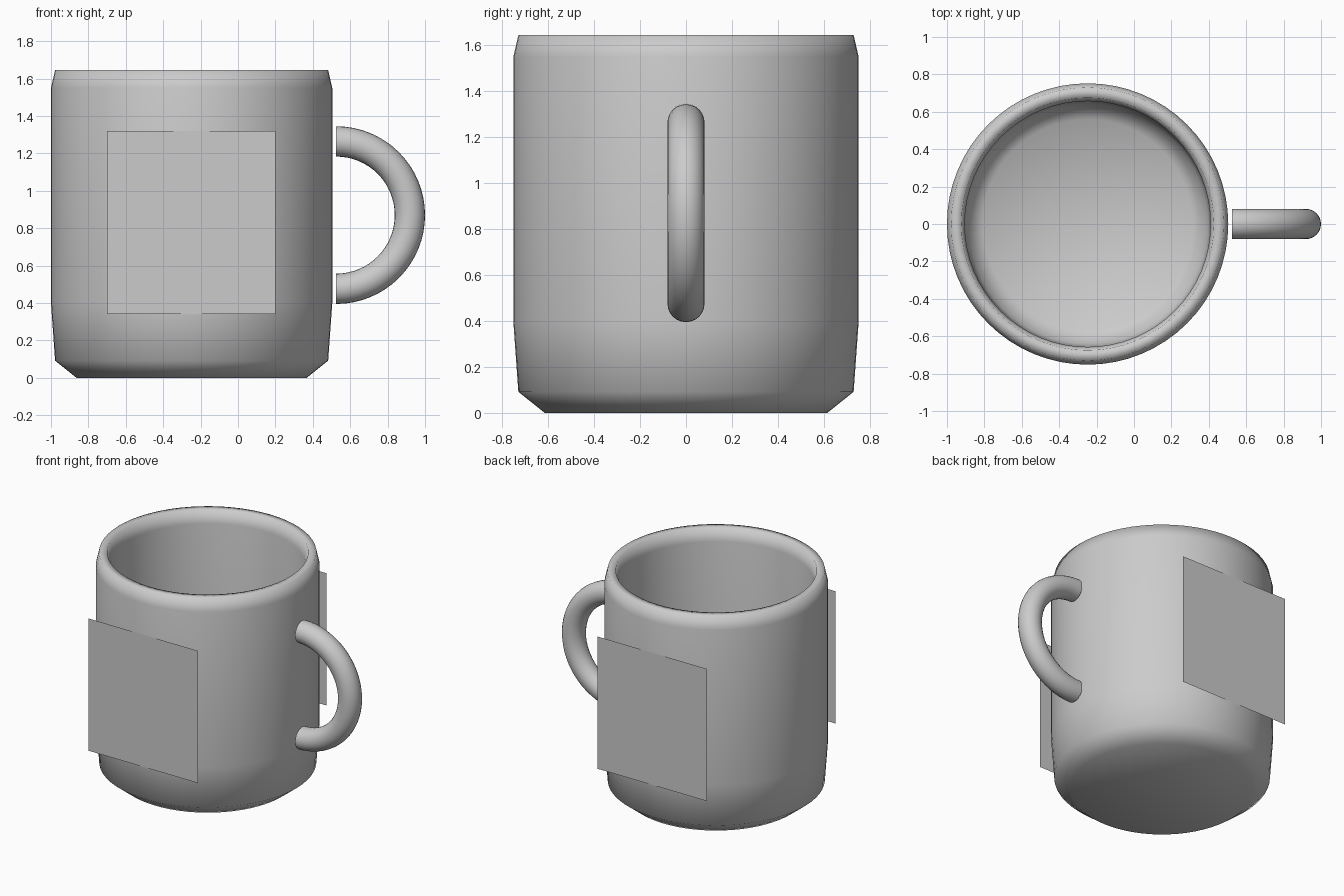
import bpy, bmesh, math
from mathutils import Vector

if "Cube" in bpy.data.objects:
    bpy.data.objects.remove(bpy.data.objects["Cube"])

CX = -0.248   # axis of the mug body


def make_object(name, bm, smooth=True):
    bmesh.ops.recalc_face_normals(bm, faces=bm.faces[:])
    mesh = bpy.data.meshes.new(name)
    bm.to_mesh(mesh)
    bm.free()
    for p in mesh.polygons:
        p.use_smooth = smooth
    obj = bpy.data.objects.new(name, mesh)
    bpy.context.collection.objects.link(obj)
    return obj


def sweep(name, points, center, axis, angle, steps):
    """Spin a profile of points around an axis."""
    closed = abs(angle - math.tau) < 1e-6
    bm = bmesh.new()
    verts = [bm.verts.new(p) for p in points]
    edges = [bm.edges.new(pair) for pair in zip(verts, verts[1:])]
    if not closed:
        edges.append(bm.edges.new((verts[-1], verts[0])))
    bmesh.ops.spin(bm, geom=verts + edges, cent=center, axis=axis,
                   angle=angle, steps=steps, use_duplicate=False)
    bmesh.ops.remove_doubles(bm, verts=bm.verts[:], dist=1e-4)
    return make_object(name, bm)


# Mug body: outer wall, rim, inner wall and floor in one profile
profile = [(0, 0), (0.615, 0), (0.73, 0.092), (0.752, 0.40), (0.752, 1.55),
           (0.73, 1.645), (0.675, 1.645), (0.657, 1.55), (0.657, 0.40),
           (0.64, 0.16), (0.56, 0.09), (0, 0.09)]
sweep("mug_body", [(CX + r, 0, z) for r, z in profile],
      (CX, 0, 0), (0, 0, 1), math.tau, 64)

# Handle: open half ring standing just off the wall
HX, HZ, RING, TUBE = 0.525, 0.87, 0.394, 0.081
circle = [(HX, TUBE * math.cos(a), HZ + RING + TUBE * math.sin(a))
          for a in (math.tau * i / 24 for i in range(24))]
sweep("handle", circle, (HX, 0, HZ), (0, 1, 0), math.pi, 32)

# Flat print panels touching the front and back of the body
for name, y in (("front_panel", -0.753), ("back_panel", 0.753)):
    bm = bmesh.new()
    corners = [(-0.70, 0.34), (0.20, 0.34), (0.20, 1.32), (-0.70, 1.32)]
    face = bm.faces.new([bm.verts.new((x, y, z)) for x, z in corners])
    face.normal_update()
    panel = make_object(name, bm, smooth=False)
    if panel.data.polygons[0].normal.y * y < 0:
        panel.data.flip_normals()
